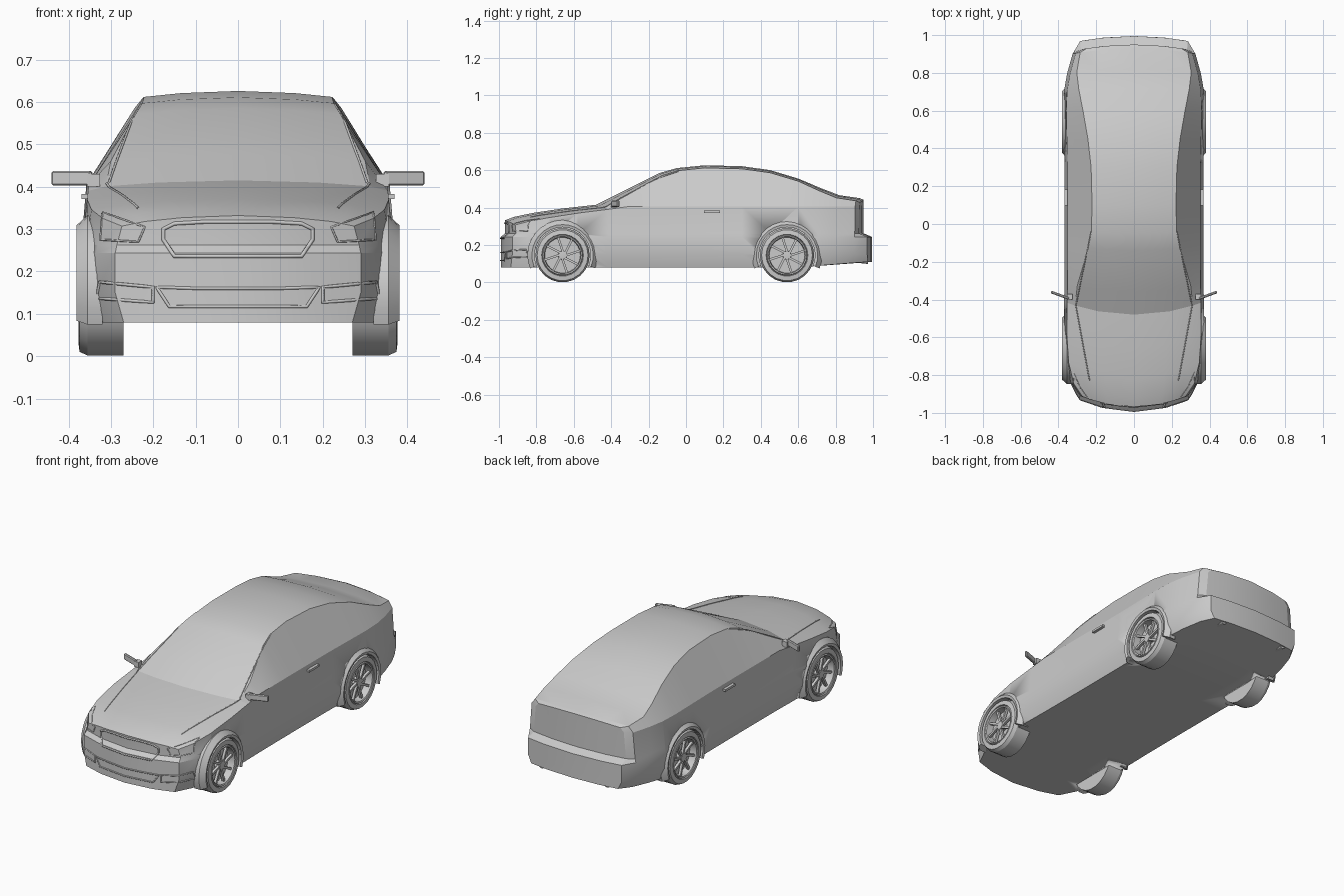
import bpy, bmesh, math
from mathutils import Matrix, Vector
from mathutils.bvhtree import BVHTree

if "Cube" in bpy.data.objects:
    bpy.data.objects.remove(bpy.data.objects["Cube"])

SIDES = ((1, "left"), (-1, "right"))


def make_object(name, bm, angle=25):
    bmesh.ops.remove_doubles(bm, verts=bm.verts, dist=1e-5)
    bmesh.ops.recalc_face_normals(bm, faces=bm.faces)
    mesh = bpy.data.meshes.new(name)
    bm.to_mesh(mesh)
    bm.free()
    ob = bpy.data.objects.new(name, mesh)
    bpy.context.collection.objects.link(ob)
    bpy.ops.object.select_all(action='DESELECT')
    ob.select_set(True)
    bpy.context.view_layer.objects.active = ob
    bpy.ops.object.shade_smooth_by_angle(angle=math.radians(angle))
    return ob


def lathe(name, profile, y, z, side, segs=22, a0=0, a1=360, closed=False):
    """Turn a (radius, x) profile around an axis parallel to x."""
    bm = bmesh.new()
    full = a1 - a0 == 360
    rings = []
    for i in range(segs if full else segs + 1):
        a = math.radians(a0 + (a1 - a0) * i / segs)
        rings.append([bm.verts.new((side * x, y + r * math.cos(a), z + r * math.sin(a)))
                      for r, x in profile])
    n = len(profile)
    for i in range(segs):
        p, q = rings[i], rings[(i + 1) % len(rings)]
        for j in range(n if closed else n - 1):
            k = (j + 1) % n
            bm.faces.new((p[j], p[k], q[k], q[j]))
    if not full:
        bm.faces.new(rings[0])
        bm.faces.new(rings[-1])
    return make_object(name, bm)


def box(bm, size, matrix):
    bmesh.ops.create_cube(bm, size=1, matrix=matrix @ Matrix.Diagonal((*size, 1)))


# Body stations: y, side half width, top edge half width, crown height
STATIONS = [
    (-.99, .29, .22, .332), (-.92, .335, .25, .35), (-.82, .362, .27, .371), (-.66, .372, .29, .395),
    (-.48, .37, .312, .415), (-.36, .368, .3, .475), (-.14, .367, .242, .585), (-.05, .367, .226, .611),
    (.1, .367, .222, .626), (.3, .368, .227, .621), (.45, .371, .244, .6), (.6, .374, .27, .555),
    (.72, .37, .292, .504), (.82, .354, .303, .466), (.93, .325, .285, .45), (.995, .285, .25, .441)]


def bowed(y, x):
    """Sweep nose, bonnet and tail back towards the sides."""
    bow = .1 * min(1, max(0, (.1 - y) / .85)) - .045 * max(0, (y - .6) / .4)
    return y + bow * (x / .37) ** 2


# Body shell: lofted stations with gridded nose and tail
bm = bmesh.new()
rings = []
for n, (y, w, wt, zt) in enumerate(STATIONS):
    step = {0: .022, len(STATIONS) - 1: -.045}.get(n, 0)   # upper ends sit behind the bumpers
    zb = .08 + .075 * max(0, y - .6)
    zs = min(.405, zt - .025)
    half = [(0, zb, 0), (.55 * w, zb, 0), (w - .02, zb, 0), (w, .15, 0), (w, .243, 0),
            (w - .004, .262, step), (w - .016, zs, step), (wt, zt - .014, step),
            (.6 * wt, zt - .005, step), (0, zt, step)]
    pts = half + [(-x, z, d) for x, z, d in half[-2:0:-1]]
    rings.append([bm.verts.new((x, bowed(y, x) + d, z)) for x, z, d in pts])
    if step:
        r = rings[-1]
        rows = [[r[2], r[1], r[0], r[17], r[16]]]
        for k in range(3, 7):
            x, z, d = half[k]
            mids = [bm.verts.new((x * f, bowed(y, x * f) + d, z)) for f in (.6, 0, -.6)]
            rows.append([r[k], *mids, r[18 - k]])
        rows.append([r[7], r[8], r[9], r[10], r[11]])
        for p, q in zip(rows, rows[1:]):
            for j in range(4):
                bm.faces.new((p[j], p[j + 1], q[j + 1], q[j]))
for p, q in zip(rings, rings[1:]):
    for j in range(18):
        k = (j + 1) % 18
        bm.faces.new((p[j], p[k], q[k], q[j]))
body = make_object("body", bm, 20)

# Wheel openings
WHEELS = [(y, s, f"{n}_{t}") for n, y in (("front", -.66), ("rear", .54)) for s, t in SIDES]
for y, s, tag in WHEELS:
    cutter = lathe("arch_cutter", [(0, .27), (.15, .27), (.15, .5), (0, .5)], y, .145, s, 32)
    cutter.hide_render = True
    mod = body.modifiers.new("arch", 'BOOLEAN')
    mod.object, mod.operation, mod.solver = cutter, 'DIFFERENCE', 'EXACT'
    bpy.context.view_layer.objects.active = body
    bpy.ops.object.modifier_apply(modifier=mod.name)
    bpy.data.objects.remove(cutter)

# Wheels: tyre with dished rim, spokes, hub, and wheel arch lip
TYRE = [(0, .27), (.145, .27), (.145, .355), (.136, .374), (.112, .377),
        (.109, .37), (.105, .377), (.098, .374), (.095, .335), (0, .335)]
for y, s, tag in WHEELS:
    lathe("tyre_" + tag, TYRE, y, .145, s)
    lathe("hub_" + tag, [(0, .33), (.024, .33), (.022, .366), (0, .368)], y, .145, s, 12)
    lathe("arch_lip_" + tag, [(.15, .32), (.15, .377), (.164, .381), (.188, .355), (.188, .32)],
          y, .145, s, 18, -22, 202, True)
    bm = bmesh.new()
    for i in range(8):
        m = (Matrix.Translation((s * .357, y, .145)) @ Matrix.Rotation(i * math.pi / 4 + .2, 4, 'X')
             @ Matrix.Translation((0, .058, 0)) @ Matrix.Rotation(.12, 4, 'X'))
        box(bm, (.014, .084, .012), m)
    make_object("spokes_" + tag, bm)

# Mirrors, door handles and exhaust tips
for s, t in SIDES:
    bm = bmesh.new()
    box(bm, (.1, .014, .034), Matrix.Translation((s * .392, -.377, .42)) @ Matrix.Rotation(s * .35, 4, 'Z'))
    bmesh.ops.bevel(bm, geom=bm.edges[:], offset=.004, segments=1, affect='EDGES')
    box(bm, (.03, .03, .03), Matrix.Translation((s * .341, -.385, .415)))
    make_object("mirror_" + t, bm)
    bm = bmesh.new()
    box(bm, (.022, .085, .012), Matrix.Translation((s * .358, .14, .377)))
    make_object("door_handle_" + t, bm)
    bm = bmesh.new()
    bmesh.ops.create_cone(bm, cap_ends=True, segments=12, radius1=.02, radius2=.02, depth=.13,
                          matrix=Matrix.Translation((s * .2, .91, .125)) @ Matrix.Rotation(1.47, 4, 'X'))
    make_object("exhaust_tip_" + t, bm)

# Trim lines: 2D outlines dropped onto the body from the front or top
bvh = BVHTree.FromObject(body, bpy.context.evaluated_depsgraph_get())


def trim(name, outline, from_top=False, radius=.003, closed=True):
    ends = outline[1:] + outline[:1] if closed else outline[1:]
    flat = [Vector(a).lerp(Vector(b), i / 6) for a, b in zip(outline, ends) for i in range(6)]
    if not closed:
        flat.append(Vector(outline[-1]))
    if from_top:
        hits = [bvh.ray_cast(Vector((u, v, 2)), Vector((0, 0, -1)))[0] for u, v in flat]
    else:
        hits = [bvh.ray_cast(Vector((u, -2, v)), Vector((0, 1, 0)))[0] for u, v in flat]
    hits = [h for h in hits if h]
    curve = bpy.data.curves.new(name, 'CURVE')
    curve.dimensions, curve.bevel_depth, curve.bevel_resolution = '3D', radius, 1
    sp = curve.splines.new('POLY')
    sp.points.add(len(hits) - 1)
    for point, h in zip(sp.points, hits):
        point.co = (*h, 1)
    sp.use_cyclic_u = closed
    bpy.context.collection.objects.link(bpy.data.objects.new(name, curve))


def both(pts):
    return pts + [(-x, z) for x, z in reversed(pts)]


trim("grille_frame", both([(.08, .317), (.15, .313), (.176, .3), (.176, .275), (.15, .236)]), radius=.005)
trim("lower_intake_frame", both([(.1, .16), (.192, .163), (.162, .117)]), radius=.004)
for s, t in SIDES:
    flip = lambda pts: [(s * u, v) for u, v in pts]
    trim("fog_lamp_frame_" + t, flip([(.2, .163), (.326, .175), (.334, .137), (.2, .127)]), radius=.004)
    trim("headlight_frame_" + t, flip([(.22, .305), (.32, .34), (.325, .275), (.235, .27)]), radius=.0025)
    trim("bonnet_seam_" + t, flip([(.31, -.42), (.27, -.64), (.235, -.83)]), True, closed=False)
    trim("windscreen_pillar_" + t, flip([(.305, -.42), (.228, -.04)]), True, closed=False)
